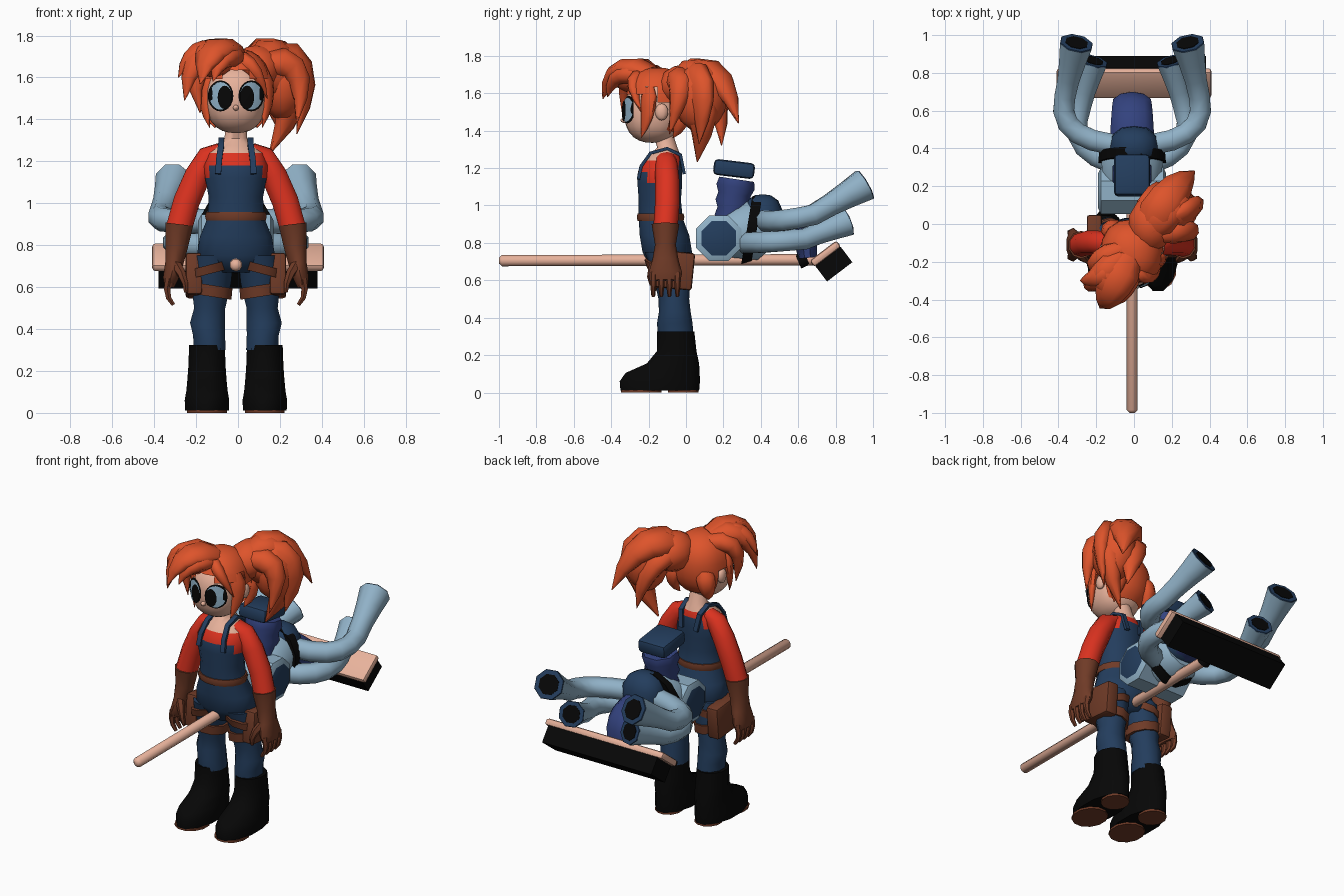
import bpy, bmesh, math
from mathutils import Vector, Matrix

if "Cube" in bpy.data.objects:
    bpy.data.objects.remove(bpy.data.objects["Cube"])

COL = {"orange_hair": (0.73, 0.088, 0.024), "red_cloth": (0.72, 0.032, 0.014), "denim_blue": (0.017, 0.047, 0.11),
       "steel_blue": (0.28, 0.44, 0.57), "indigo": (0.033, 0.055, 0.21), "skin": (0.83, 0.46, 0.34),
       "brown_leather": (0.16, 0.043, 0.02), "black": (0.002, 0.002, 0.002)}
MAT = {}
for k, c in COL.items():
    MAT[k] = bpy.data.materials.new(k)
    MAT[k].diffuse_color = (*c, 1)
SIDES = ((1, "right"), (-1, "left"))
Z = Vector((0, 0, 1))


def finish(name, bm, mat, rule=None, angle=50):
    """Turn a bmesh into an object; rule(face centre) may pick another colour."""
    bmesh.ops.recalc_face_normals(bm, faces=bm.faces)
    me = bpy.data.meshes.new(name)
    used = [mat]
    for f in bm.faces:
        k = rule(f.calc_center_median()) if rule else mat
        if k not in used:
            used.append(k)
        f.material_index = used.index(k)
        f.smooth = True
    bm.to_mesh(me)
    bm.free()
    for k in used:
        me.materials.append(MAT[k])
    me.set_sharp_from_angle(angle=math.radians(angle))
    ob = bpy.data.objects.new(name, me)
    bpy.context.collection.objects.link(ob)
    return ob


def tube(name, rings, mat, n=8, ref=(1, 0, 0), axis=None, rule=None, s=1, angle=50):
    """Loft of elliptical rings (x, y, z, ra[, rb]); s=-1 mirrors in x."""
    bm = bmesh.new()
    P = [Vector(r[:3]) for r in rings]
    loops = []
    for i, r in enumerate(rings):
        t = axis or (P[min(i + 1, len(P) - 1)] - P[max(i - 1, 0)]).normalized()
        u = Vector(ref)
        u = (u - t * u.dot(t)).normalized()
        v = t.cross(u)
        loop = []
        for k in range(n):
            a = math.tau * (k + 0.5) / n
            p = P[i] + u * r[3] * math.cos(a) + v * r[-1] * math.sin(a)
            loop.append(bm.verts.new((p.x * s, p.y, p.z)))
        loops.append(loop)
    for a, b in zip(loops, loops[1:]):
        for k in range(n):
            bm.faces.new((a[k], a[(k + 1) % n], b[(k + 1) % n], b[k]))
    bm.faces.new(loops[0])
    bm.faces.new(loops[-1])
    return finish(name, bm, mat, rule, angle)


def bend(a, b, c, steps=5):
    """Points on a quadratic curve."""
    a, b, c = Vector(a), Vector(b), Vector(c)
    return [a * (1 - t) ** 2 + b * 2 * t * (1 - t) + c * t * t for t in (i / steps for i in range(steps + 1))]


def lock(name, a, b, c, w, d, s=1):
    """Curved lock of hair that swells, then tapers to a point."""
    swell = [max(.03, (1 - t ** 2.6) * min(1, .7 + 1.5 * t)) for t in (i / 5 for i in range(6))]
    tube(name, [(*p, w * k, d * k) for p, k in zip(bend(a, b, c), swell)], "orange_hair", 8, (.8, -.6, 0), s=s, angle=60)


def ball(name, c, r, mat, seg=10, rows=8, p=2, keep=None):
    """Superellipsoid; keep(point) can cut part of it away."""
    bm = bmesh.new()
    bmesh.ops.create_uvsphere(bm, u_segments=seg, v_segments=rows, radius=1)
    for v in bm.verts:
        d = v.co / sum(abs(x) ** p for x in v.co) ** (1 / p)
        v.co = [c[i] + d[i] * r[i] for i in range(3)]
    if keep:
        bmesh.ops.delete(bm, geom=[f for f in bm.faces if not keep(f.calc_center_median())], context='FACES')
    return finish(name, bm, mat)


def box(name, c, size, mat, rx=0, bev=.015):
    bm = bmesh.new()
    bmesh.ops.create_cube(bm, size=1)
    bmesh.ops.scale(bm, vec=size, verts=bm.verts)
    if bev:
        bmesh.ops.bevel(bm, geom=bm.edges[:], offset=bev, segments=2, profile=0.5, affect='EDGES')
    bm.transform(Matrix.Translation(c) @ Matrix.Rotation(rx, 4, 'X'))
    return finish(name, bm, mat, angle=35)


# Broom: handle, tie, head plate and bristles
tube("broom_handle", [(0, -1, .705, .015), (0, -.985, .705, .03), (0, .7, .71, .03)], "skin", 10)
tube("broom_tie", [(0, .60, .70, .04), (0, .645, .72, .04)], "black", 10)
box("broom_plate", (.01, .745, .742), (.82, .18, .042), "skin", .65)
box("broom_bristles", (.01, .79, .687), (.76, .17, .105), "black", .65, 0)

# Engine body: cross drum, barrel, strap, rear dome, downpipe and stack
tube("engine_drum", [(x, .176, .825, r) for x, r in ((-.18, .1), (-.165, .132), (.165, .132), (.18, .1))], "steel_blue",
     ref=Z, rule=lambda c: "denim_blue" if abs(c.x) > .175 else "steel_blue", angle=35)
tube("engine_barrel", [(0, .17, .83, .15, .11), (0, .35, .87, .17, .17), (0, .42, .88, .13, .13)], "steel_blue", 12)
tube("engine_strap", [(0, .325, .868, .185, .19), (0, .38, .88, .18, .185)], "black", 12, axis=Vector((0, .985, -.16)))
ball("engine_dome", (.01, .41, .92), (.13, .11, .14), "denim_blue", 12, 8, 2.5)
tube("engine_downpipe", [(*p, .125 - .005 * i, .09 - .008 * i) for i, p in
                         enumerate(bend((0, .42, .87), (0, .66, .89), (0, .65, .72)))], "indigo", 10)
tube("stack_neck", [(0, .235 + .006 * i, .9 + .04 * i, .078 + .004 * i + .014 * (i % 2)) for i in range(7)], "indigo")
box("stack_cap", (0, .257, 1.195), (.19, .22, .085), "denim_blue", -.12, .022)


# Exhaust pipes with flared, hollow-looking ends
def exhaust(nm, a, b, c, d, r, s):
    """Elbow a-b-c out of the engine, then a flared run from c to d."""
    c, d = Vector(c), Vector(d)
    run = [(*c.lerp(d, t), .056 + (r - .056) * max(0, t) ** 1.5) for t in (.33, .66, 1)]
    tube(nm, [(*p, .06) for p in bend(a, b, c)] + run, "steel_blue", ref=Z, s=s)
    v = (d - c).normalized()
    tube(nm + "_rim", [(*d, r), (*(d + v * .005), r * .97)], "denim_blue", ref=Z, s=s, angle=30)
    tube(nm + "_hole", [(*d, r * .68), (*(d + v * .008), r * .68)], "black", ref=Z, s=s, angle=30)


for s, side in SIDES:
    exhaust(side + "_upper_exhaust", (.1, .42, .92), (.41, .46, .9), (.355, .68, .95), (.295, .955, 1.11), .092, s)
    exhaust(side + "_lower_exhaust", (.1, .32, .8), (.36, .40, .8), (.27, .63, .82), (.205, .86, .912), .08, s)


# Torso with overalls, shirt and neck
def clothes(c):
    if c.z < 1.08 or c.z < 1.17 and abs(c.x) < .13 or (c.y > -.07 and c.z < 1.22 and abs(c.x) < .09):
        return "denim_blue"
    return "red_cloth" if c.z < 1.255 or c.y > -.1 and c.z < 1.29 else "skin"


body = [(.67, -.1, .12, .09), (.75, -.1, .19, .135), (.84, -.115, .175, .135), (.93, -.135, .138, .12),
        (1.03, -.14, .132, .115), (1.12, -.14, .15, .122), (1.18, -.14, .155, .12), (1.24, -.125, .135, .105),
        (1.275, -.11, .09, .08), (1.31, -.1, .055, .055), (1.4, -.13, .05, .055)]
tube("torso", [(0, y, z, a, b) for z, y, a, b in body], "denim_blue", 16, axis=Z, rule=clothes, angle=60)
tube("belt", [(0, -.136, .938 + .02 * i, .15 - .005 * abs(i), .13 - .005 * abs(i)) for i in (-1, 0, 1)],
     "brown_leather", 16, axis=Z)

for s, side in SIDES:
    # Overall straps over the shoulders
    tube(side + "_strap", [(x, y, z, .02, .012) for x, y, z in ((.085, -.255, 1.14), (.08, -.24, 1.21), (.07, -.19, 1.28),
         (.07, -.1, 1.305), (.065, -.03, 1.27), (.05, -.01, 1.17))], "denim_blue", 4, s=s, angle=40)
    # Legs and boots
    leg = [(.125, -.055, .3, .08, .095), (.128, -.06, .37, .08, .095), (.135, -.06, .43, .088, .085),
           (.125, -.065, .5, .078, .082), (.118, -.075, .62, .1, .1), (.105, -.1, .75, .1, .12)]
    tube(side + "_leg", leg, "denim_blue", 10, axis=Z, s=s)
    boot = [(-.055, .325, .088, .103), (-.05, .22, .092, .11), (-.07, .155, .097, .145),
            (-.125, .105, .102, .205), (-.14, .06, .11, .222), (-.14, .012, .108, .218)]
    tube(side + "_boot", [(.138, *r) for r in boot], "black", 12, axis=Z, s=s)
    tube(side + "_toe_sole", [(.138, -.24, z, .098, .112) for z in (0, .013)], "brown_leather", 12, axis=Z, s=s)
    tube(side + "_heel_sole", [(.138, -.015, z, .08, .085) for z in (0, .013)], "brown_leather", 12, axis=Z, s=s)
    # Thigh band, hip band and pouches
    tube(side + "_thigh_band", [(.12, -.075, .555, .105), (.12, -.075, .61, .11)], "brown_leather", 10, s=s,
         axis=Vector((-.15, 0, .99)))
    tube(side + "_hip_band", [(.118, -.09, .665, .112, .118), (.112, -.095, .71, .112, .128)], "brown_leather", 10, s=s,
         axis=Vector((.25, 0, .97)))
    box(side + "_pouch", (.2 * s, -.065, .655), (.08, .21, .2), "brown_leather", -.1)
    # Sleeve, glove and fingers
    tube(side + "_sleeve", [(.07, -.11, 1.25, .04, .055), (.128, -.105, 1.22, .06), (.183, -.1, 1.13, .065),
                            (.235, -.1, 1.01, .066), (.272, -.11, .88, .065)], "red_cloth", 10, s=s)
    tube(side + "_glove", [(.27, -.11, .9, .07, .074), (.283, -.11, .79, .056), (.295, -.11, .71, .045, .07),
                           (.312, -.11, .64, .038, .09), (.318, -.11, .6, .025, .08)], "brown_leather", 10, s=s)
    for i in range(4):
        y = -.175 + .043 * i
        tube(f"{side}_finger_{i}", [(*p, .022 - .004 * k) for k, p in
                                    enumerate(bend((.318, y, .64), (.345, y, .56), (.298, y, .515), 3))],
             "brown_leather", 6, s=s)
    tube(side + "_thumb", [(*p, .028 - .006 * k) for k, p in
                           enumerate(bend((.29, -.15, .71), (.235, -.21, .64), (.238, -.185, .575), 3))],
         "brown_leather", 6, s=s)

# Head, nose
HC, HR, HP = (0, -.18, 1.5), (.145, .15, .165), 2.4
ball("head", HC, HR, "skin", 20, 14, HP)
ball("nose", (0, -.328, 1.455), (.014, .022, .014), "skin")


def eye_plate(name, cx, cz, rx, rz, off, mat):
    """Thin oval plate lying on the face."""
    bm = bmesh.new()
    bmesh.ops.create_circle(bm, cap_ends=True, segments=20, radius=1)
    for _ in range(2):
        bmesh.ops.inset_region(bm, faces=[max(bm.faces, key=lambda f: len(f.verts))], thickness=.35)
    bmesh.ops.poke(bm, faces=[max(bm.faces, key=lambda f: len(f.verts))])
    for v in bm.verts:
        x, z = cx + v.co.x * rx, cz + v.co.y * rz
        w = 1 - abs(x / HR[0]) ** HP - abs((z - HC[2]) / HR[2]) ** HP
        v.co = (x, HC[1] - HR[1] * max(w, .35) ** (1 / HP) - off, z)
    ob = finish(name, bm, mat)
    if sum(p.normal.y for p in ob.data.polygons) > 0:
        ob.data.flip_normals()


# Eyes, ears and side locks
for s, side in SIDES:
    eye_plate(side + "_eye_outline", .073 * s, 1.512, .061, .074, .005, "black")
    eye_plate(side + "_eye_iris", .073 * s, 1.512, .053, .066, .009, "steel_blue")
    eye_plate(side + "_eye_pupil", .053 * s, 1.505, .034, .056, .013, "black")
    ball(side + "_ear", (.15 * s, -.13, 1.5), (.022, .035, .045), "skin")
    lock(side + "_side_lock", (.13, -.2, 1.63), (.172, -.19, 1.505), (.125, -.24, 1.36), .028, .05, s)
    lock(side + "_nape_lock", (.09, -.04, 1.55), (.14, .0, 1.45), (.1, -.07, 1.36), .06, .05, s)

# Hair: scalp, fringe swept to one side, ponytail on the other
ball("scalp_hair", (0, -.152, 1.55), (.168, .178, .188), "orange_hair", 16, 14, 2.3,
     keep=lambda c: c.z > 1.615 or (c.y > -.15 and c.z > 1.545) or (c.y > -.1 and c.z > 1.4))
ball("fringe_core", (-.11, -.27, 1.69), (.11, .13, .09), "orange_hair", 10, 7)
lock("fringe_main", (-.02, -.18, 1.7), (-.125, -.39, 1.8), (-.17, -.445, 1.57), .11, .065)
lock("fringe_side", (-.05, -.18, 1.7), (-.21, -.32, 1.79), (-.245, -.34, 1.49), .085, .07)
lock("fringe_back", (-.05, -.14, 1.69), (-.25, -.23, 1.74), (-.17, -.24, 1.43), .075, .06)
lock("fringe_outer", (-.1, -.24, 1.73), (-.215, -.31, 1.75), (-.275, -.3, 1.6), .06, .05)
lock("fringe_front", (0, -.24, 1.69), (-.065, -.39, 1.74), (-.11, -.42, 1.58), .07, .055)
lock("fringe_short", (0, -.23, 1.68), (.085, -.32, 1.69), (.15, -.24, 1.5), .05, .04)
ball("ponytail_root", (.1, .0, 1.64), (.125, .15, .115), "orange_hair", 10, 7)
ball("ponytail_core", (.225, .075, 1.58), (.12, .145, .185), "orange_hair", 10, 8)
lock("ponytail_main", (.08, -.04, 1.66), (.4, .14, 1.63), (.16, .06, 1.235), .1, .135)
lock("ponytail_back", (.1, -.02, 1.67), (.21, .19, 1.81), (.33, .28, 1.44), .12, .09)
lock("ponytail_front", (.14, -.05, 1.67), (.365, .01, 1.71), (.29, -.09, 1.38), .075, .075)
lock("ponytail_inner", (.08, .02, 1.66), (.16, .2, 1.64), (.22, .19, 1.32), .1, .07)
lock("ponytail_outer", (.18, .02, 1.7), (.4, .115, 1.68), (.29, .07, 1.33), .06, .1)
lock("ponytail_crown", (.1, -.03, 1.68), (.21, .11, 1.8), (.32, .13, 1.56), .1, .07)

# The whole figure sits a touch left of centre
for ob in bpy.context.scene.objects:
    ob.data.transform(Matrix.Translation((-.01, 0, 0)))

for m in bpy.data.materials:
    if m.users and not m.is_grease_pencil:
        m.use_nodes = True
        m.node_tree.nodes["Principled BSDF"].inputs["Base Color"].default_value = m.diffuse_color
